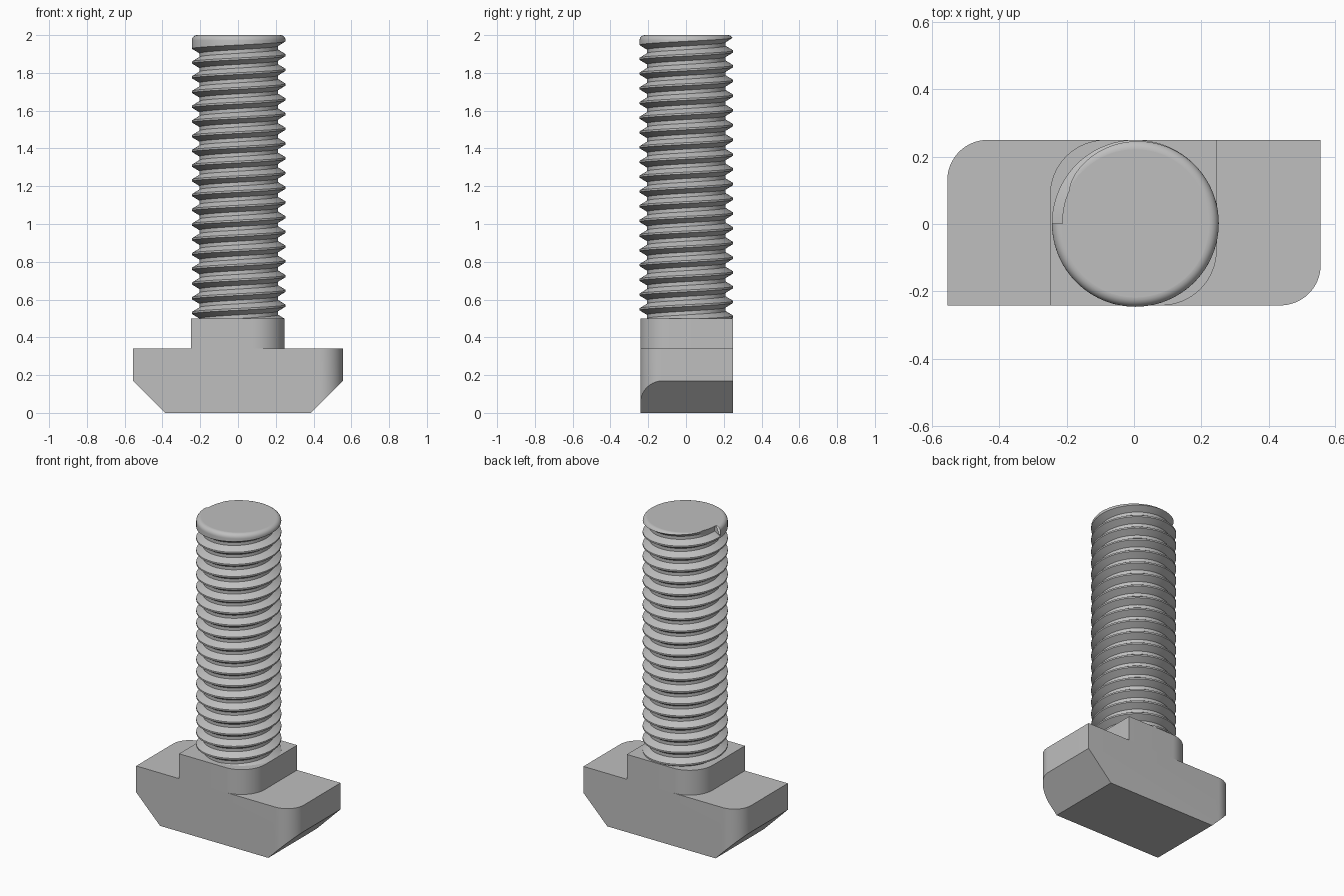
import bpy, bmesh
from math import pi, sin, cos, sqrt, atan2, radians
from mathutils import Vector

if "Cube" in bpy.data.objects:
    bpy.data.objects.remove(bpy.data.objects["Cube"])

steel = bpy.data.materials.new("grey steel")
steel.use_nodes = True
GREY = (0.52, 0.52, 0.52, 1)
steel.diffuse_color = GREY
steel.node_tree.nodes["Principled BSDF"].inputs["Base Color"].default_value = GREY


def finish(bm, name, location=(0, 0, 0)):
    """Turn a bmesh into a smooth-shaded object with sharp edges kept."""
    mesh = bpy.data.meshes.new(name)
    bm.to_mesh(mesh)
    bm.free()
    mesh.materials.append(steel)
    mesh.set_sharp_from_angle(angle=radians(30))
    obj = bpy.data.objects.new(name, mesh)
    obj.location = location
    bpy.context.collection.objects.link(obj)


def plan_prism(hx, hy, radius, z0, z1, steps=16):
    """Block with its front left and back right corners rounded."""
    arc = [(hx - radius + radius * sin(a), -hy + radius - radius * cos(a))
           for a in (i * pi / 2 / steps for i in range(steps + 1))]
    half = [(-hx, -hy)] + arc
    outline = half + [(-x, -y) for x, y in half]
    bm = bmesh.new()
    base = bm.faces.new([bm.verts.new((x, y, z0)) for x, y in outline])
    top = bmesh.ops.extrude_face_region(bm, geom=[base], use_keep_orig=True)
    verts = [v for v in top["geom"] if isinstance(v, bmesh.types.BMVert)]
    bmesh.ops.translate(bm, verts=verts, vec=(0, 0, z1 - z0))
    bmesh.ops.recalc_face_normals(bm, faces=bm.faces)
    return bm


def smooth_sides(bm):
    for f in bm.faces:
        f.smooth = abs(f.normal.z) < 0.1


# T-shaped head with sloped undersides at both ends
HEAD_TOP, NECK_TOP = 0.34, 0.5
bm = plan_prism(0.555, 0.246, 0.12, 0, HEAD_TOP)
for side in (1, -1):
    bmesh.ops.bisect_plane(bm, geom=bm.verts[:] + bm.edges[:] + bm.faces[:],
                           plane_co=(side * 0.555, 0, 0.17),
                           plane_no=Vector((side, 0, -1)).normalized(),
                           clear_outer=True)
    bmesh.ops.holes_fill(bm, edges=[e for e in bm.edges if e.is_boundary], sides=0)
bmesh.ops.recalc_face_normals(bm, faces=bm.faces)
smooth_sides(bm)
finish(bm, "head", (0, 0.004, 0))

# Square neck with two rounded corners
bm = plan_prism(0.248, 0.246, 0.165, HEAD_TOP, NECK_TOP)
smooth_sides(bm)
finish(bm, "neck", (-0.002, 0.004, 0))

# Threaded shank: a helical groove that runs out just under the rounded tip
R, DEPTH, PITCH, FILLET = 0.248, 0.04, 0.078, 0.028
TOP, TURNS, COLS = 2.0, 20, 96
LAST = 1.972                                  # groove centre where it ends
GROOVE = [(-7 / 16, 0), (-1 / 8, DEPTH), (1 / 8, DEPTH), (7 / 16, 0)]


def tip_radius(z):
    d = min(max(z - (TOP - FILLET), 0), FILLET)
    return R - FILLET + sqrt(FILLET ** 2 - d ** 2)


bm = bmesh.new()
columns = []
for c in range(COLS + 1):
    t = c / COLS
    rows = []
    for k in range(TURNS):
        centre = LAST + PITCH * (k + t - TURNS)
        for offset, depth in GROOVE:
            z = centre + offset * PITCH
            rows.append((z, min(R - depth, tip_radius(z))))
    edge = rows[-1][0]
    for i in range(7):
        z = max(TOP - FILLET + FILLET * sin(i * pi / 12), edge + 0.0005 * (i + 1))
        rows.append((z, tip_radius(z)))
    rows.append((TOP + 0.03, R - FILLET))
    a = -pi + 2 * pi * t
    columns.append([bm.verts.new((r * cos(a), r * sin(a), z)) for z, r in rows])
for left, right in zip(columns, columns[1:]):
    for j in range(len(left) - 1):
        bm.faces.new((left[j], right[j], right[j + 1], left[j + 1])).smooth = True

# Join the seam, and close the groove where it ends
notch = 4 * (TURNS - 1)
bm.faces.new(columns[-1][notch:notch + 4])
bmesh.ops.remove_doubles(bm, verts=columns[0][:notch + 4] + columns[-1][:notch], dist=1e-5)

# Trim at the neck and at the flat tip, then cap the tip
for z, up in ((NECK_TOP, -1), (TOP, 1)):
    bmesh.ops.bisect_plane(bm, geom=bm.verts[:] + bm.edges[:] + bm.faces[:],
                           plane_co=(0, 0, z), plane_no=(0, 0, up),
                           clear_outer=True)
rim = [v for v in bm.verts if v.co.z > TOP - 1e-5 and v.is_boundary]
rim.sort(key=lambda v: atan2(v.co.y, v.co.x))
cap = bm.faces.new([bm.verts.new(v.co) for v in rim])
cap.smooth = False
finish(bm, "threaded_shank", (0.004, 0.002, 0))
